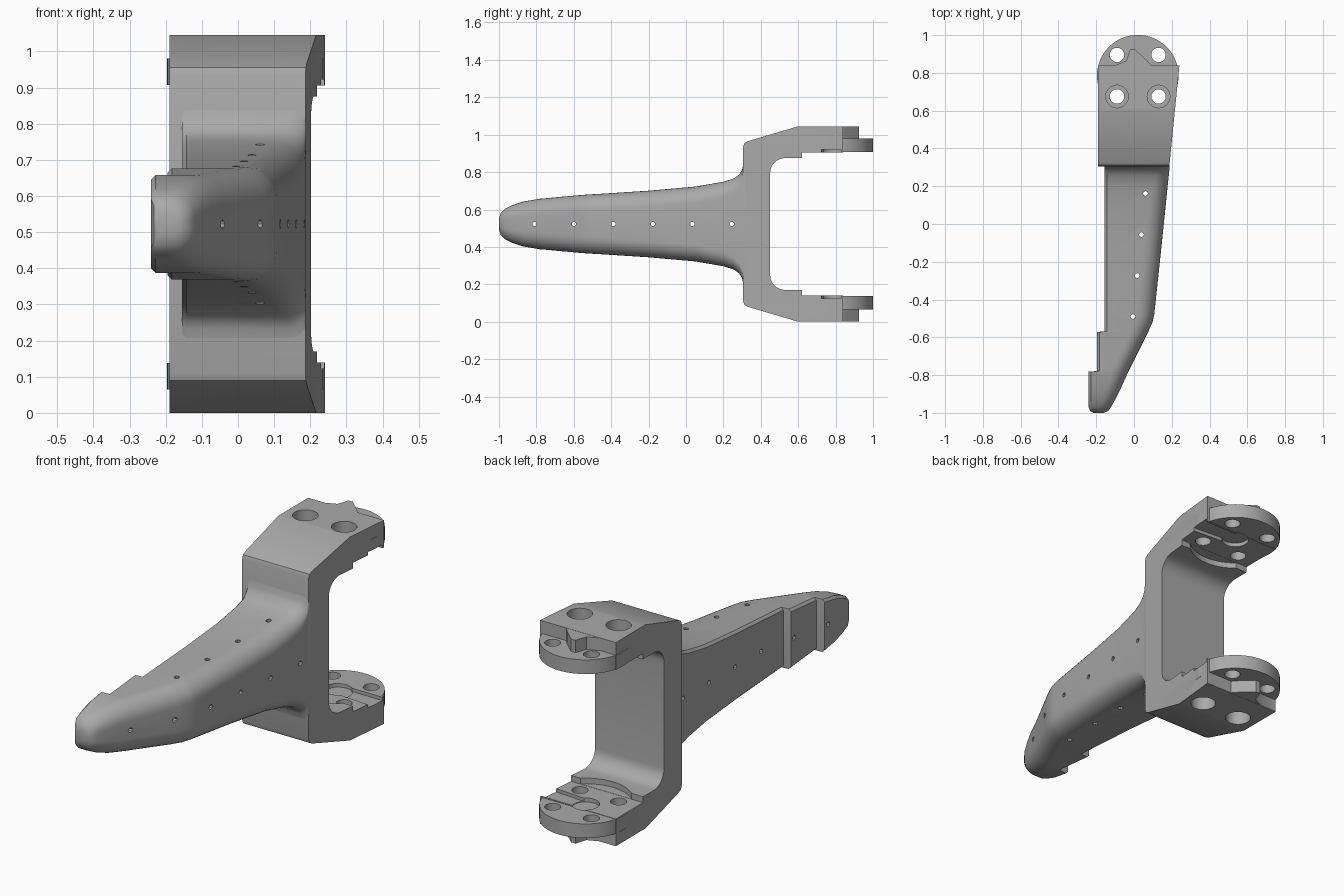
import bpy, bmesh, math
from mathutils import Matrix, Vector

cube = bpy.data.objects.get("Cube")
if cube:
    bpy.data.objects.remove(cube, do_unlink=True)

MID = 0.5225                    # height of the symmetry plane
CX, CY, PITCH = 0.02, 0.785, 0.11   # mounting disc centre, half hole spacing

grey = bpy.data.materials.new("matte grey")
grey.use_nodes = True
grey.diffuse_color = (0.4, 0.4, 0.4, 1)
grey.node_tree.nodes["Principled BSDF"].inputs["Base Color"].default_value = (0.4, 0.4, 0.4, 1)


def finish(name, bm):
    bmesh.ops.recalc_face_normals(bm, faces=bm.faces)
    mesh = bpy.data.meshes.new(name)
    bm.to_mesh(mesh)
    bm.free()
    mesh.materials.append(grey)
    obj = bpy.data.objects.new(name, mesh)
    bpy.context.collection.objects.link(obj)
    return obj


def activate(obj):
    bpy.ops.object.select_all(action='DESELECT')
    obj.select_set(True)
    bpy.context.view_layer.objects.active = obj


def combine(obj, tool, operation):
    mod = obj.modifiers.new("combine", 'BOOLEAN')
    mod.object, mod.operation, mod.solver = tool, operation, 'EXACT'
    activate(obj)
    bpy.ops.object.modifier_apply(modifier=mod.name)
    bpy.data.objects.remove(tool, do_unlink=True)


def rod(name, a, b, radius, sides=32):
    """Cylinder running from point a to point b."""
    a, b = Vector(a), Vector(b)
    turn = (b - a).to_track_quat('Z', 'Y').to_matrix().to_4x4()
    bm = bmesh.new()
    bmesh.ops.create_cone(bm, cap_ends=True, segments=sides, radius1=radius, radius2=radius,
                          depth=(b - a).length, matrix=Matrix.Translation((a + b) / 2) @ turn)
    return finish(name, bm)


def plate(name, outline, z0, z1):
    """Flat plate from an (x, y) outline."""
    bm = bmesh.new()
    low = [bm.verts.new((x, y, z0)) for x, y in outline]
    high = [bm.verts.new((x, y, z1)) for x, y in outline]
    bm.faces.new(low)
    bm.faces.new(high)
    for i in range(len(low)):
        j = (i + 1) % len(low)
        bm.faces.new((low[i], low[j], high[j], high[i]))
    return finish(name, bm)


def levels(side, z0, z1):
    """Heights for the upper (1) or the mirrored lower (-1) arm."""
    return sorted((MID + side * (z0 - MID), MID + side * (z1 - MID)))


# Finger: rounded cross-sections lofted along y
def section(xl, xr, h, r):
    r = min(r, h * 0.95, (xr - xl) * 0.8)
    e = min(0.012, h * 0.3)
    pts = [(xl, -h + e), (xl + e, -h)]
    for i in range(9):
        a = -math.pi / 2 + i * math.pi / 16
        pts.append((xr - r + r * math.cos(a), -h + r + r * math.sin(a)))
    return pts + [(x, -z) for x, z in reversed(pts)]


stations = [  # y, left x, right x, half height, corner radius
    (-1, -0.215, -0.16, 0.03, 0.03), (-0.99, -0.232, -0.137, 0.06, 0.05),
    (-0.97, -0.24, -0.122, 0.08, 0.06), (-0.93, -0.24, -0.1, 0.1, 0.07),
    (-0.87, -0.24, -0.07, 0.12, 0.08), (-0.782, -0.24, -0.03, 0.135, 0.09),
    (-0.778, -0.195, -0.028, 0.135, 0.09), (-0.572, -0.195, 0.075, 0.154, 0.09),
    (-0.568, -0.155, 0.077, 0.154, 0.09), (-0.52, -0.155, 0.098, 0.158, 0.09),
    (-0.48, -0.155, 0.107, 0.16, 0.09), (-0.2, -0.155, 0.137, 0.178, 0.09),
    (0.05, -0.155, 0.163, 0.2, 0.09), (0.2, -0.155, 0.178, 0.226, 0.08),
    (0.255, -0.155, 0.184, 0.243, 0.07), (0.285, -0.155, 0.187, 0.265, 0.06),
    (0.3, -0.155, 0.188, 0.29, 0.05), (0.308, -0.155, 0.188, 0.33, 0.04),
    (0.36, -0.155, 0.188, 0.34, 0.04)]
bm = bmesh.new()
rings = [[bm.verts.new((x, y, MID + z)) for x, z in section(xl, xr, h, r)]
         for y, xl, xr, h, r in stations]
for a, b in zip(rings, rings[1:]):
    for i in range(len(a)):
        j = (i + 1) % len(a)
        bm.faces.new((a[i], a[j], b[j], b[i]))
bm.faces.new(rings[0])
bm.faces.new(rings[-1])
finger = finish("finger", bm)

# Fork: mirrored side profile, wider towards the back on its right edge
upper = [(0.305, 0.935), (0.312, 0.955), (0.33, 0.965), (0.6, 1.045), (0.84, 1.045),
         (0.84, 0.905), (0.62, 0.905), (0.62, 0.875), (0.53, 0.875)]
upper += [(0.53 - 0.08 * math.sin(a), 0.795 + 0.08 * math.cos(a))
          for a in (i * math.pi / 16 for i in range(1, 9))]
profile = upper + [(y, 2 * MID - z) for y, z in reversed(upper)]
bm = bmesh.new()
left = [bm.verts.new((-0.19, y, z)) for y, z in profile]
right = [bm.verts.new((0.187 + 0.1 * (y - 0.305), y, z)) for y, z in profile]
bm.faces.new(left)
bm.faces.new(right)
for i in range(len(left)):
    j = (i + 1) % len(left)
    bm.faces.new((left[i], left[j], right[j], right[i]))
fork = finish("fork", bm)

for side in (1, -1):
    # Round mounting discs with a pointed rib on the outside
    z0, z1 = levels(side, 0.907, 0.98)
    combine(fork, rod("mounting_disc", (CX, CY, z0), (CX, CY, z1), 0.216, 64), 'UNION')
    z0, z1 = levels(side, 0.93, 1.044)
    rib = [(-0.1, 0.8), (-0.1, 0.84), (-0.04, 0.865), (-0.02, 0.925), (0.005, 0.925),
           (0.07, 0.865), (0.1, 0.83), (0.1, 0.8)]
    combine(fork, plate("rib", rib, z0, z1), 'UNION')

for side in (1, -1):
    # Screw holes, with wider seats for the front pair
    for sx in (-1, 1):
        x = CX + sx * PITCH
        for sy in (-1, 1):
            y = CY + sy * PITCH
            z0, z1 = levels(side, 0.8, 1.2)
            combine(fork, rod("screw_hole", (x, y, z0), (x, y, z1), 0.038, 20), 'DIFFERENCE')
        z0, z1 = levels(side, 0.965, 1.2)
        y = CY - PITCH
        combine(fork, rod("screw_seat", (x, y, z0), (x, y, z1), 0.06), 'DIFFERENCE')
    # Round clearance in the pad, shallow hub recess and its side channel
    z0, z1 = levels(side, 0.85, 0.904)
    combine(fork, rod("pad_clearance", (CX, CY, z0), (CX, CY, z1), 0.22, 64), 'DIFFERENCE')
    z0, z1 = levels(side, 0.85, 0.925)
    combine(fork, rod("hub_recess", (CX, CY, z0), (CX, CY, z1), 0.065), 'DIFFERENCE')
    z0, z1 = levels(side, 0.85, 0.922)
    channel = [(CX, 0.74), (0.3, 0.72), (0.3, 0.83), (CX, 0.83)]
    combine(fork, plate("channel", channel, z0, z1), 'DIFFERENCE')

# Rows of pin holes through the finger
for i in range(6):
    y = -0.81 + i * 0.211
    combine(finger, rod("cross_pin", (-0.4, y, MID), (0.4, y, MID), 0.012, 8), 'DIFFERENCE')
for i in range(4):
    x, y = -0.005 + i * 0.022, -0.49 + i * 0.217
    combine(finger, rod("upright_pin", (x, y, 0.1), (x, y, 0.95), 0.013, 8), 'DIFFERENCE')

for obj in (finger, fork):
    activate(obj)
    bpy.ops.object.shade_smooth_by_angle(angle=math.radians(32))
